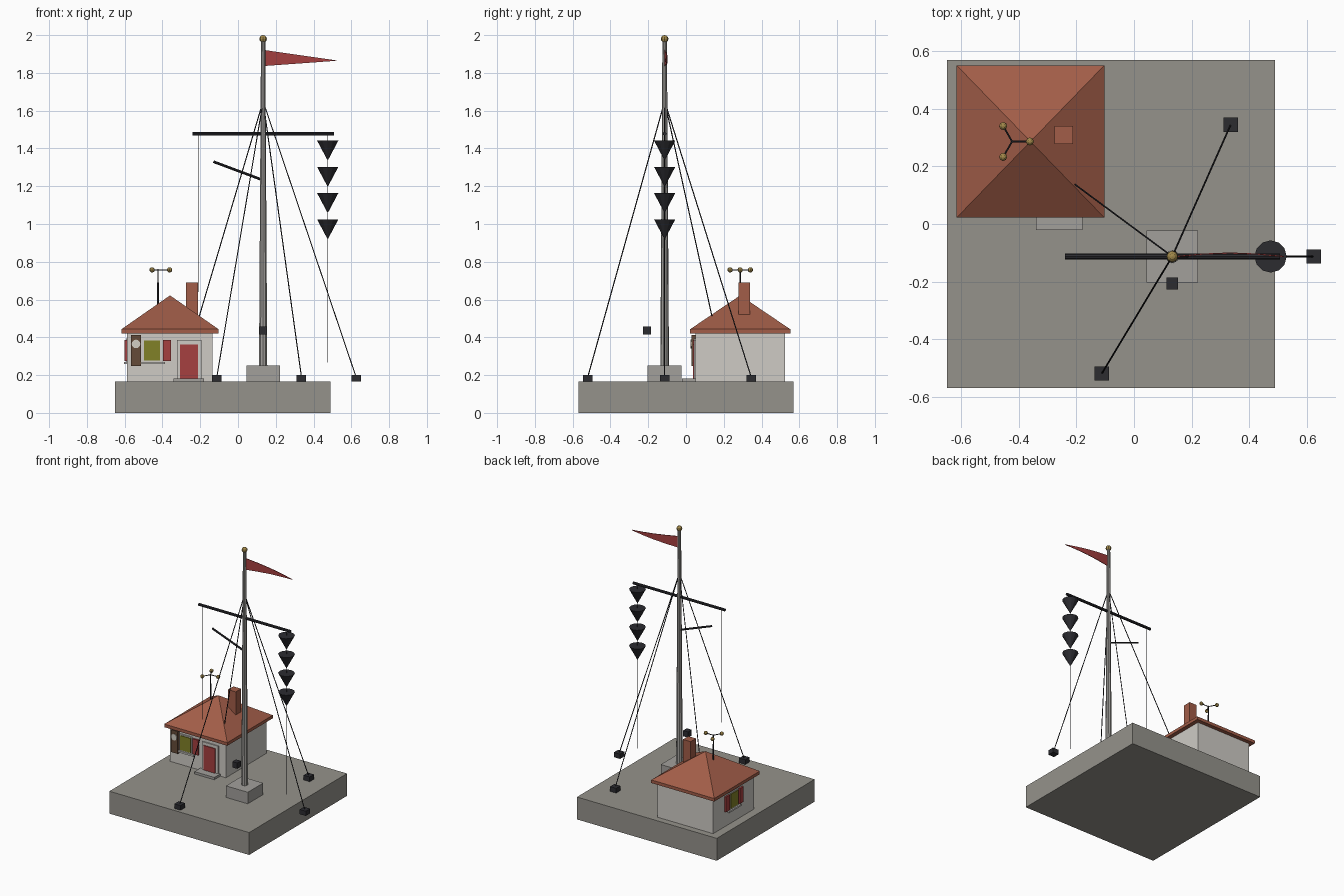
import bpy, bmesh, math
from mathutils import Vector

if "Cube" in bpy.data.objects:
    bpy.data.objects.remove(bpy.data.objects["Cube"])


def mat(name, r, g, b):
    m = bpy.data.materials.new(name)
    m.diffuse_color = (r, g, b, 1)
    m.use_nodes = True
    m.node_tree.nodes["Principled BSDF"].inputs["Base Color"].default_value = m.diffuse_color
    return m


STONE = mat("stone", .30, .29, .26)
PLASTER = mat("plaster", .62, .60, .56)
TILE = mat("tile", .36, .11, .065)
RED = mat("red_paint", .38, .05, .05)
BLACK = mat("black_paint", .025, .025, .03)
STEEL = mat("steel", .36, .35, .33)
BRASS = mat("brass", .36, .25, .07)
GLASS = mat("lit_glass", .22, .22, .02)
WOOD = mat("wood", .13, .07, .04)
DIAL = mat("dial", .65, .62, .55)


def add(name, bm, material, smooth=False):
    bmesh.ops.recalc_face_normals(bm, faces=bm.faces)
    me = bpy.data.meshes.new(name)
    bm.to_mesh(me)
    bm.free()
    me.materials.append(material)
    ob = bpy.data.objects.new(name, me)
    bpy.context.collection.objects.link(ob)
    return ob


def box(name, x0, x1, y0, y1, z0, z1, material):
    bm = bmesh.new()
    bmesh.ops.create_cube(bm, size=1)
    for v in bm.verts:
        v.co = Vector((x1 if v.co.x > 0 else x0,
                       y1 if v.co.y > 0 else y0,
                       z1 if v.co.z > 0 else z0))
    return add(name, bm, material)


def rod(name, a, b, r1, material, r2=None, sides=8):
    # Straight or tapered bar from a to b
    a, b = Vector(a), Vector(b)
    bm = bmesh.new()
    bmesh.ops.create_cone(bm, cap_ends=True, segments=sides, radius1=r1,
                          radius2=r1 if r2 is None else r2, depth=(b - a).length)
    rot = Vector((0, 0, 1)).rotation_difference(b - a).to_matrix()
    for v in bm.verts:
        v.co = rot @ v.co + (a + b) / 2
    return add(name, bm, material)


def ball(name, c, r, material):
    bm = bmesh.new()
    bmesh.ops.create_uvsphere(bm, u_segments=8, v_segments=6, radius=r)
    bmesh.ops.translate(bm, verts=bm.verts, vec=Vector(c))
    return add(name, bm, material)


# Quay base
box("base", -.65, .49, -.57, .57, 0, .165, STONE)

# House walls
HX, HY = -.36, .287
box("house_walls", -.588, -.134, .05, .523, .165, .425, PLASTER)

# Pyramid roof with a shallow vertical eave
bm = bmesh.new()
rings = [[bm.verts.new((HX + sx * .257, HY + sy * .265, z))
          for sx, sy in ((-1, -1), (1, -1), (1, 1), (-1, 1))] for z in (.42, .443)]
apex = bm.verts.new((HX, HY, .622))
bm.faces.new(rings[0])
for i in range(4):
    j = (i + 1) % 4
    bm.faces.new((rings[0][i], rings[0][j], rings[1][j], rings[1][i]))
    bm.faces.new((rings[1][i], rings[1][j], apex))
add("roof", bm, TILE)
box("chimney", -.276, -.213, .278, .34, .46, .69, TILE)

# Door, frame and step
box("door_frame", -.324, -.192, .042, .06, .165, .385, PLASTER)
box("door", -.308, -.213, .036, .055, .178, .363, RED)
box("door_step", -.341, -.179, -.02, .06, .165, .182, STEEL)

# Front window with shutters and sill
box("front_window_frame", -.507, -.405, .043, .06, .27, .393, PLASTER)
box("front_window_pane", -.498, -.414, .038, .055, .278, .384, GLASS)
for side in (-1, 1):
    c = -.456 + side * .08
    box("front_shutter", c - .022, c + .022, .038, .055, .275, .387, RED)
box("front_window_sill", -.525, -.387, .034, .06, .258, .27, PLASTER)

# Left window with shutters and sill
box("side_window_frame", -.594, -.58, HY - .05, HY + .05, .27, .393, PLASTER)
box("side_window_pane", -.598, -.58, HY - .042, HY + .042, .278, .384, GLASS)
for side in (-1, 1):
    c = HY + side * .08
    box("side_shutter", -.6, -.58, c - .022, c + .022, .275, .387, RED)
box("side_window_sill", -.604, -.58, HY - .07, HY + .07, .258, .27, PLASTER)

# Weather gauge board with a round dial
box("gauge_board", -.567, -.513, .03, .055, .247, .412, WOOD)
rod("gauge_dial", (-.54, .032, .365), (-.54, .024, .365), .023, DIAL, sides=12)

# Wind meter on the roof
WX = -.424
rod("wind_meter_post", (WX, HY, .54), (WX, HY, .69), .005, BLACK)
rod("wind_meter_spindle", (WX, HY, .69), (WX, HY, .762), .003, BLACK)
for k in range(3):
    a = math.radians(120 * k)
    tip = (WX + .062 * math.cos(a), HY + .062 * math.sin(a), .757)
    rod("wind_meter_arm", (WX, HY, .757), tip, .003, BLACK, sides=6)
    ball("wind_meter_cup", tip, .014, BRASS)

# Mast, plinth and top ball
MX, MY = .133, -.113
box("mast_plinth", MX - .089, MX + .089, MY - .09, MY + .09, .165, .25, STEEL)
rod("mast", (MX, MY, .25), (MX, MY, 1.97), .023, STEEL, r2=.012, sides=10)
ball("mast_ball", (MX, MY, 1.98), .02, BRASS)
box("winch_box", MX - .02, MX + .02, MY - .115, MY - .073, .414, .457, BLACK)

# Yard and gaff
rod("yard", (-.24, MY, 1.478), (.508, MY, 1.478), .01, BLACK)
rod("gaff", (.125, MY, 1.235), (-.13, MY, 1.33), .007, BLACK)

# Pennant with a slight wave
bm = bmesh.new()
prev = None
for i in range(5):
    t = i / 4
    x, y = MX + .013 + t * .375, MY + .012 * math.sin(math.pi * t)
    top, bot = 1.92 - .054 * t, 1.837 + .027 * t
    pair = [bm.verts.new((x, y, top)), bm.verts.new((x, y, bot))]
    if prev:
        bm.faces.new((prev[0], prev[1], pair[1], pair[0]))
    prev = pair
flag = add("pennant", bm, RED)
sol = flag.modifiers.new("thickness", "SOLIDIFY")
sol.thickness, sol.offset = .004, 0

# Signal halyards and hanging cones
rod("cone_halyard", (.475, MY, 1.475), (.475, MY, .266), .002, BLACK, sides=6)
rod("left_halyard", (-.208, MY, 1.475), (-.208, MY, .64), .002, BLACK, sides=6)
for k in range(4):
    top = 1.441 - .139 * k
    rod("signal_cone", (.475, MY, top), (.475, MY, top - .1), .056, BLACK, r2=.003, sides=12)

# Guy wires and anchor blocks
for ax, ay in ((.625, MY), (.336, .345), (-.112, -.52)):
    box("stay_anchor", ax - .025, ax + .025, ay - .025, ay + .025, .165, .2, BLACK)
    rod("stay", (MX, MY, 1.65), (ax, ay, .19), .003, BLACK, sides=6)
rod("roof_stay", (MX, MY, 1.65), (-.21, .141, .495), .003, BLACK, sides=6)
